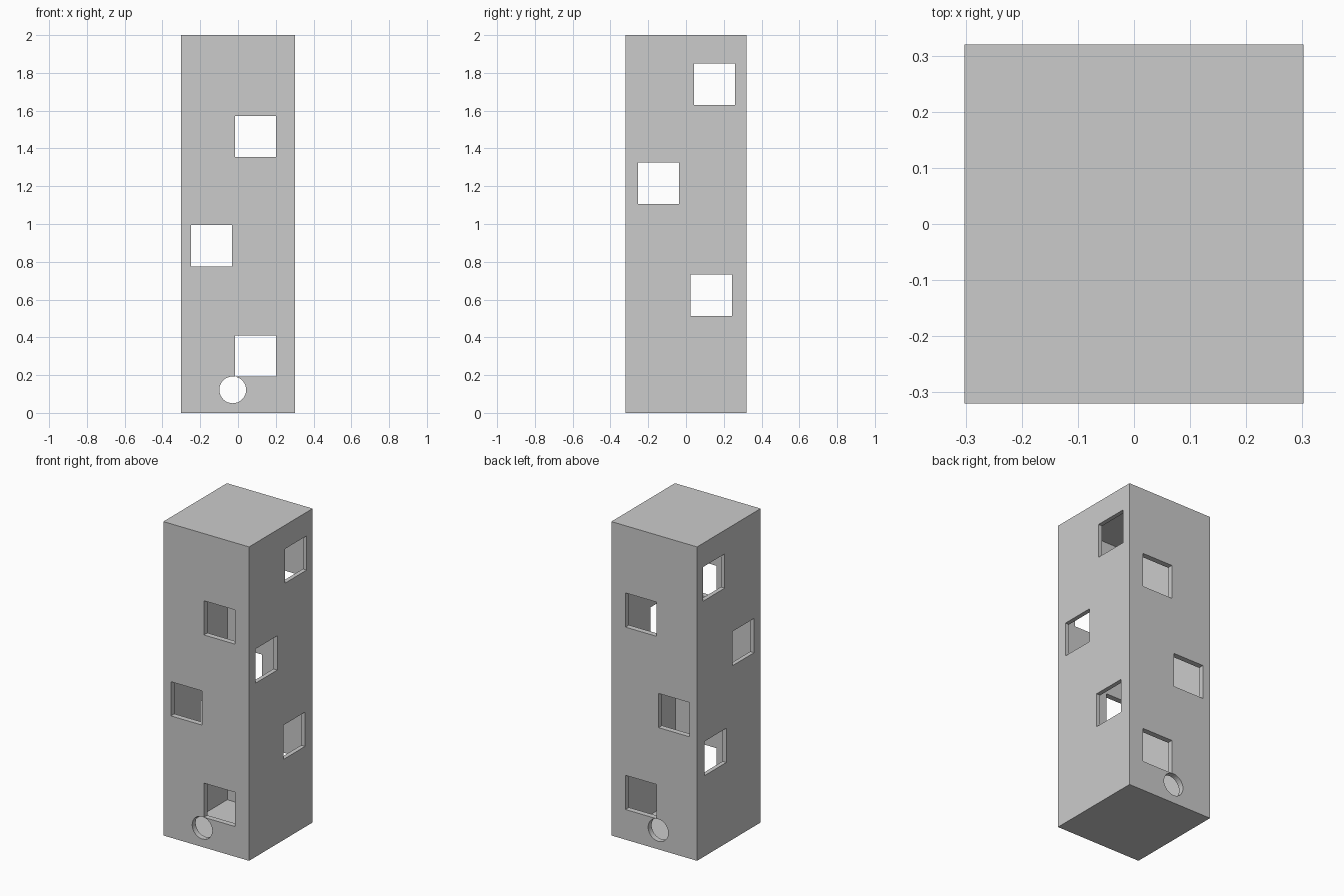
import bpy, math

if "Cube" in bpy.data.objects:
    bpy.data.objects.remove(bpy.data.objects["Cube"])

W, D, H = 0.604, 0.64, 2.0      # outer size
TX, TY, TZ = 0.027, 0.035, 0.004  # side, front/back and cap thickness
S = 0.218                       # window size


def box(name, size, centre):
    bpy.ops.mesh.primitive_cube_add(size=1, location=centre)
    ob = bpy.context.object
    ob.name = name
    ob.scale = size
    bpy.ops.object.transform_apply(location=True, rotation=True, scale=True)
    return ob


def cut(target, cutter):
    cutter.hide_render = True
    mod = target.modifiers.new("cut", 'BOOLEAN')
    mod.operation = 'DIFFERENCE'
    mod.solver = 'EXACT'
    mod.object = cutter
    bpy.context.view_layer.objects.active = target
    bpy.ops.object.modifier_apply(modifier=mod.name)
    bpy.data.objects.remove(cutter)


# Hollow rectangular tower
tower = box("tower", (W, D, H), (0, 0, H / 2))
cut(tower, box("cavity", (W - 2 * TX, D - 2 * TY, H - 2 * TZ), (0, 0, H / 2)))

# Square windows through front and back
for x, z in ((0.093, 1.463), (-0.14, 0.885), (0.093, 0.301)):
    cut(tower, box("window_cutter", (S, 1, S), (x, 0, z)))

# Square windows through both sides
for y, z in ((0.151, 1.74), (-0.145, 1.216), (0.134, 0.623)):
    cut(tower, box("side_window_cutter", (1, S, S), (0, y, z)))

# Round hole near the base, front to back
bpy.ops.mesh.primitive_cylinder_add(vertices=32, radius=0.071, depth=1,
                                    location=(-0.028, 0, 0.122),
                                    rotation=(math.pi / 2, 0, 0))
cut(tower, bpy.context.object)
